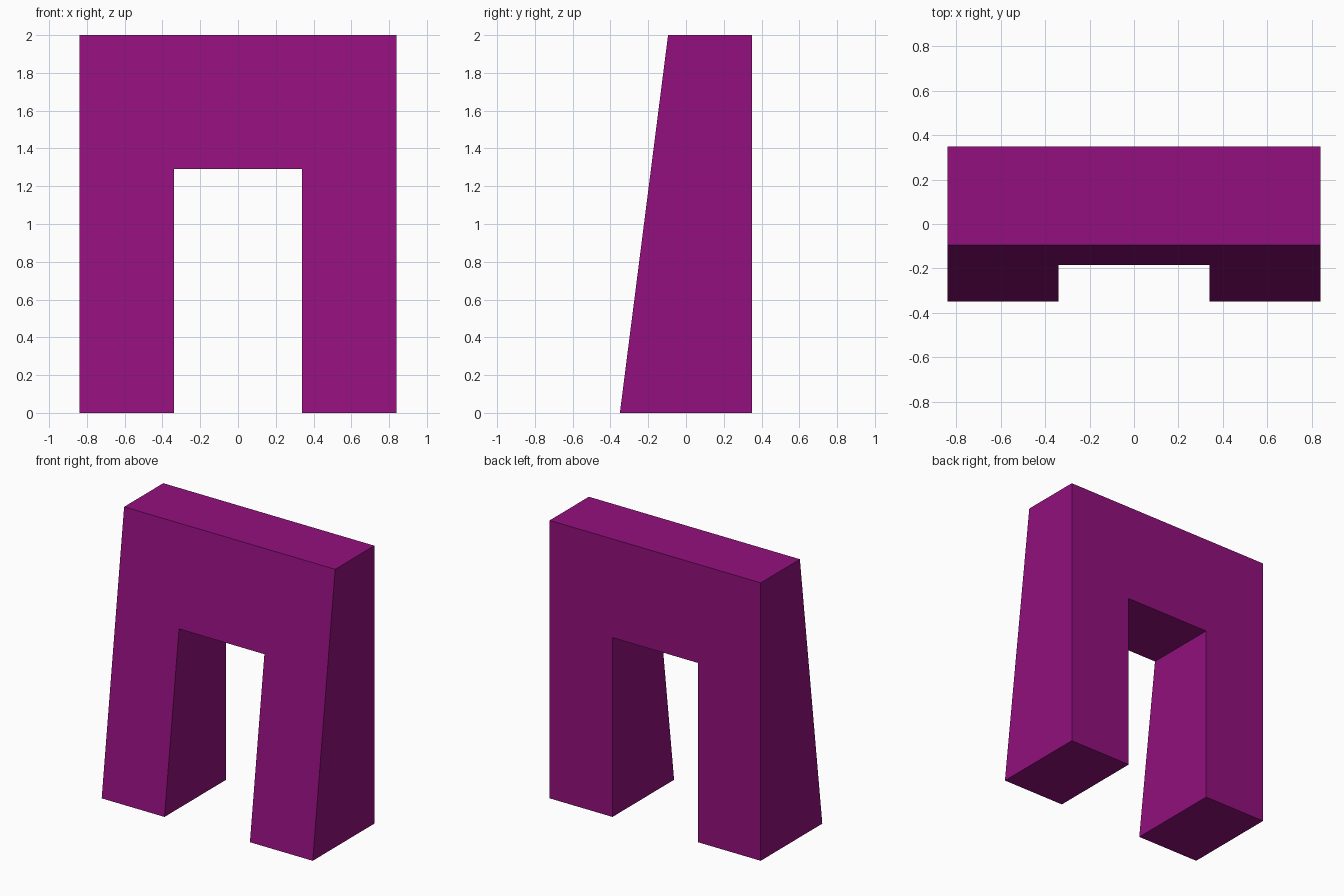
import bpy
import bmesh

cube = bpy.data.objects.get("Cube")
if cube:
    bpy.data.objects.remove(cube, do_unlink=True)

# Overall sizes
HALF_W, HALF_GAP = 0.84, 0.34
HEIGHT, GAP_TOP = 2.0, 1.29
BACK, FRONT_FOOT, FRONT_TOP = 0.35, -0.35, -0.095

magenta = bpy.data.materials.new("deep magenta")
magenta.use_nodes = True
colour = (0.29, 0.005, 0.205, 1)
magenta.diffuse_color = colour
magenta.node_tree.nodes["Principled BSDF"].inputs["Base Color"].default_value = colour


def front_y(z):
    """Depth of the sloping front at a given height."""
    return FRONT_FOOT + (FRONT_TOP - FRONT_FOOT) * z / HEIGHT


# Arch outline: one half, then its mirror
half = [(HALF_GAP, GAP_TOP), (HALF_GAP, 0), (HALF_W, 0), (HALF_W, HEIGHT)]
outline = half + [(-x, z) for x, z in reversed(half)]

# Extrude the outline backwards from the sloping front to the flat back
bm = bmesh.new()
front = bm.faces.new([bm.verts.new((x, front_y(z), z)) for x, z in outline])
extruded = bmesh.ops.extrude_face_region(bm, geom=[front], use_keep_orig=True)
for item in extruded["geom"]:
    if isinstance(item, bmesh.types.BMVert):
        item.co.y = BACK
bmesh.ops.recalc_face_normals(bm, faces=bm.faces)

mesh = bpy.data.meshes.new("arch")
bm.to_mesh(mesh)
bm.free()
mesh.materials.append(magenta)
arch = bpy.data.objects.new("arch", mesh)
bpy.context.collection.objects.link(arch)
